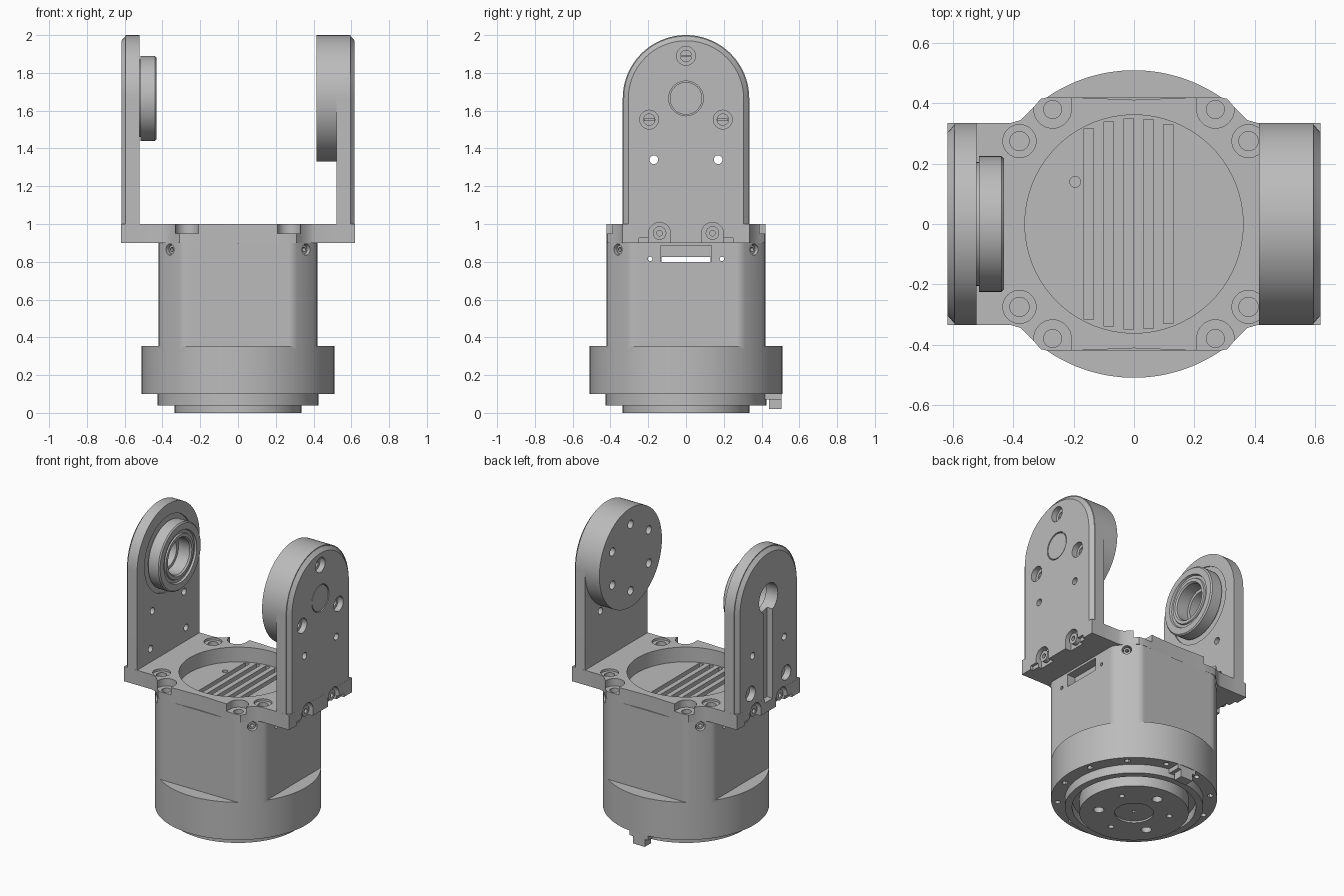
import bpy
import bmesh
from math import sin, cos, pi, radians, sqrt
from mathutils import Matrix

cube = bpy.data.objects.get("Cube")
if cube:
    bpy.data.objects.remove(cube)

metal = bpy.data.materials.new("grey_metal")
metal.use_nodes = True
GREY = (0.5, 0.5, 0.5, 1)
metal.diffuse_color = GREY
metal.node_tree.nodes["Principled BSDF"].inputs["Base Color"].default_value = GREY


# ---------- helpers ----------
def place(axis, u, v, t):
    return {"X": (t, u, v), "Y": (u, t, v), "Z": (u, v, t)}[axis]


def prism(name, axis, pts, lo, hi, end_pts=None):
    """Extrude an outline along an axis, optionally towards a second outline."""
    bm = bmesh.new()
    a = [bm.verts.new(place(axis, u, v, lo)) for u, v in pts]
    b = [bm.verts.new(place(axis, u, v, hi)) for u, v in end_pts or pts]
    bm.faces.new(a)
    bm.faces.new(b)
    for i in range(len(a)):
        j = (i + 1) % len(a)
        bm.faces.new((a[i], a[j], b[j], b[i]))
    bmesh.ops.recalc_face_normals(bm, faces=bm.faces)
    return finish(name, bm)


def finish(name, bm):
    mesh = bpy.data.meshes.new(name)
    bm.to_mesh(mesh)
    bm.free()
    mesh.materials.append(metal)
    ob = bpy.data.objects.new(name, mesh)
    bpy.context.collection.objects.link(ob)
    return ob


def circle(r, u=0, v=0, n=32):
    return [(u + r * cos(2 * pi * i / n), v + r * sin(2 * pi * i / n)) for i in range(n)]


def rod(name, axis, r, lo, hi, u=0, v=0, n=24):
    return prism(name, axis, circle(r, u, v, n), lo, hi)


def box(name, x0, x1, y0, y1, z0, z1):
    return prism(name, "Z", [(x0, y0), (x1, y0), (x1, y1), (x0, y1)], z0, z1)


def lathe(name, axis, profile, n=96):
    """Revolve a closed (radius, height) profile about an axis."""
    bm = bmesh.new()
    rings = [[bm.verts.new(place(axis, r * cos(2 * pi * i / n), r * sin(2 * pi * i / n), t))
              for i in range(n)] for r, t in profile]
    for k, ring in enumerate(rings):
        nxt = rings[(k + 1) % len(rings)]
        for i in range(n):
            j = (i + 1) % n
            bm.faces.new((ring[i], ring[j], nxt[j], nxt[i]))
    bmesh.ops.recalc_face_normals(bm, faces=bm.faces)
    return finish(name, bm)


def boolean(ob, other, operation="DIFFERENCE"):
    mod = ob.modifiers.new("bool", "BOOLEAN")
    mod.operation, mod.solver, mod.object = operation, "EXACT", other
    bpy.context.view_layer.objects.active = ob
    bpy.ops.object.modifier_apply(modifier=mod.name)
    bpy.data.objects.remove(other)


def drill(ob, axis, r, lo, hi, u, v, n=24):
    boolean(ob, rod("cutter", axis, r, lo, hi, u, v, n))


def slot(ob, *size):
    boolean(ob, box("cutter", *size))


def arch(r, base, centre):
    top = [(r * cos(pi * i / 48), centre + r * sin(pi * i / 48)) for i in range(49)]
    return [(r, base)] + top + [(-r, base)]


SIDES = (-1, 1)
CORNERS = [(sx, sy) for sx in SIDES for sy in SIDES]
HUB = 1.665

# ---------- motor housing: round column with four flats ----------
flat = 0.42
clipped = [(max(-flat, min(flat, x)), max(-flat, min(flat, y))) for x, y in circle(0.51, n=144)]
housing = prism("housing", "Z", clipped, 0.34, 0.9)
slot(housing, -0.6, 0.6, -0.13, 0.13, 0.8, 0.825)
for s in SIDES:
    a, b = sorted((s * 0.36, s * 0.6))
    slot(housing, a, b, -0.135, 0.135, 0.801, 0.885)
    drill(housing, "X", 0.012, -0.6, 0.6, s * 0.19, 0.815, 12)
for i in range(5):
    x = -0.15 + i * 0.066
    reach = sqrt(0.35 ** 2 - x ** 2)
    slot(housing, x - 0.016, x + 0.016, -reach, reach, 0.87, 0.95)
drill(housing, "Z", 0.018, 0.86, 0.95, -0.195, 0.14)
for k in range(4):
    turn = Matrix.Rotation(pi / 4 + k * pi / 2, 4, "Z")
    hole = rod("cutter", "X", 0.03, 0.46, 0.6, 0, 0.865)
    hole.data.transform(turn)
    boolean(housing, hole)
    screw = lathe("housing_screw", "X", [(0.012, 0.45), (0.023, 0.45), (0.023, 0.495), (0.012, 0.495)], 20)
    screw.data.transform(turn @ Matrix.Translation((0, 0, 0.865)))

# ---------- base ring, output flange and tab ----------
base_ring = rod("base_ring", "Z", 0.51, 0.1, 0.355, n=144)
for i in range(12):
    a = radians(15 + 30 * i)
    drill(base_ring, "Z", 0.018, 0.05, 0.13, 0.47 * cos(a), 0.47 * sin(a), 12)
lathe("lower_collar", "Z", [(0.38, 0.11), (0.38, 0.04), (0.425, 0.04), (0.425, 0.11)])
flange = rod("output_flange", "Z", 0.335, 0, 0.11, n=96)
drill(flange, "Z", 0.12, -0.05, 0.012, 0, 0, 48)
drill(flange, "Z", 0.012, -0.05, 0.03, 0, 0, 12)
for i in range(6):
    a = radians(30 + 60 * i)
    drill(flange, "Z", 0.032 if i % 2 else 0.018, -0.05, 0.05, 0.22 * cos(a), 0.22 * sin(a))
box("tab_plate", -0.07, 0.07, 0.39, 0.505, 0.07, 0.105)
box("tab_block", -0.045, 0.045, 0.44, 0.505, 0.02, 0.075)

# ---------- bracket plate ----------
edge = [(0.53, 0.335), (0.41, 0.335), (0.375, 0.345), (0.335, 0.385), (0.31, 0.415),
        (0.28, 0.422), (0.2, 0.42), (0, 0.412)]
half = edge + [(-x, y) for x, y in edge[-2::-1]]
plate = prism("bracket_plate", "Z", half + [(x, -y) for x, y in half[::-1]], 0.9, 1.0)
drill(plate, "Z", 0.362, 0.8, 1.1, 0, 0, 96)
for sx, sy in CORNERS:
    drill(plate, "Z", 0.062, 0.95, 1.1, sx * 0.27, sy * 0.38, 32)
    slot(plate, sx * 0.27 - 0.062, sx * 0.27 + 0.062, *sorted((sy * 0.38, sy * 0.5)), 0.95, 1.1)
    drill(plate, "Z", 0.03, 0.91, 1.1, sx * 0.27, sy * 0.38)
    drill(plate, "Z", 0.055, 0.985, 1.1, sx * 0.38, sy * 0.275, 32)
    drill(plate, "Z", 0.032, 0.92, 1.1, sx * 0.38, sy * 0.275)


# ---------- fork arms ----------
def make_arm(name, s):
    full, inset = arch(0.335, 0.9, HUB), arch(0.305, 0.9, HUB)
    arm = prism(name, "X", full, s * 0.522, s * 0.595)
    boolean(arm, prism("rim", "X", full, s * 0.59, s * 0.618, inset), "UNION")
    boolean(arm, box("foot", *sorted((s * 0.53, s * 0.6185)), -0.3352, 0.3352, 0.9, 1.0), "UNION")
    for sy in SIDES:
        drill(arm, "X", 0.023, -0.7, 0.7, sy * 0.17, 1.34)
        pocket = [(y + sy * 0.14, z) for y, z in arch(0.058, 0.88, 0.95)]
        boolean(arm, prism("cutter", "X", pocket, s * 0.575, s * 0.7))
        slot(arm, *sorted((s * 0.6, s * 0.7)), *sorted((sy * 0.15, sy * 0.25)), 0.88, 0.925)
        screw = lathe("foot_screw", "X", [(0.015, 0.56), (0.036, 0.56), (0.036, 0.605), (0.015, 0.605)], 24)
        screw.data.transform(Matrix.Translation((0, sy * 0.14, 0.952)))
        if s < 0:
            screw.data.transform(Matrix.Scale(-1, 4, (1, 0, 0)))
            screw.data.flip_normals()
    return arm


# driven arm with a horn disc
drive_arm = make_arm("left_arm", 1)
horn = rod("horn_disc", "X", 0.335, 0.415, 0.523, 0, HUB, 96)
for i in range(6):
    a = radians(90 + 60 * i)
    y, z = 0.225 * cos(a), HUB + 0.225 * sin(a)
    drill(horn, "X", 0.028, 0.3, 0.49, y, z)
    if i % 2 == 0:
        drill(drive_arm, "X", 0.05, 0.58, 0.7, y, z, 32)
        drill(drive_arm, "X", 0.03, 0.54, 0.7, y, z)
        box("screw_slot", 0.55, 0.575, y - 0.028, y + 0.028, z - 0.006, z + 0.006)
drill(drive_arm, "X", 0.092, 0.6, 0.7, 0, HUB, 48)
rod("hub_plug", "X", 0.086, 0.59, 0.616, 0, HUB, 48)

# idler arm with bearing boss, keyhole and cable slot
idler_arm = make_arm("right_arm", -1)
drill(idler_arm, "X", 0.255, -0.53, -0.4, 0, HUB, 64)
drill(idler_arm, "X", 0.1, -0.7, -0.4, 0, HUB, 48)
slot(idler_arm, -0.7, -0.575, -0.045, 0.045, 0.97, HUB)
for sy in SIDES:
    drill(idler_arm, "X", 0.05, -0.7, -0.575, sy * 0.19, 1.09, 32)
    drill(idler_arm, "X", 0.023, -0.7, -0.4, sy * 0.19, 1.09)
boss = lathe("bearing_boss", "X", [
    (0.12, -0.535), (0.205, -0.535), (0.205, -0.515), (0.225, -0.515), (0.225, -0.44), (0.217, -0.432),
    (0.175, -0.432), (0.17, -0.445), (0.152, -0.445), (0.148, -0.436), (0.128, -0.436), (0.12, -0.446)])
boss.data.transform(Matrix.Translation((0, 0, HUB)))

# ---------- shading ----------
bpy.ops.object.select_all(action="DESELECT")
for ob in bpy.context.collection.objects:
    if ob.type == "MESH" and ob.data.materials and ob.data.materials[0] == metal:
        ob.select_set(True)
        bpy.context.view_layer.objects.active = ob
bpy.ops.object.shade_smooth_by_angle(angle=radians(30))
